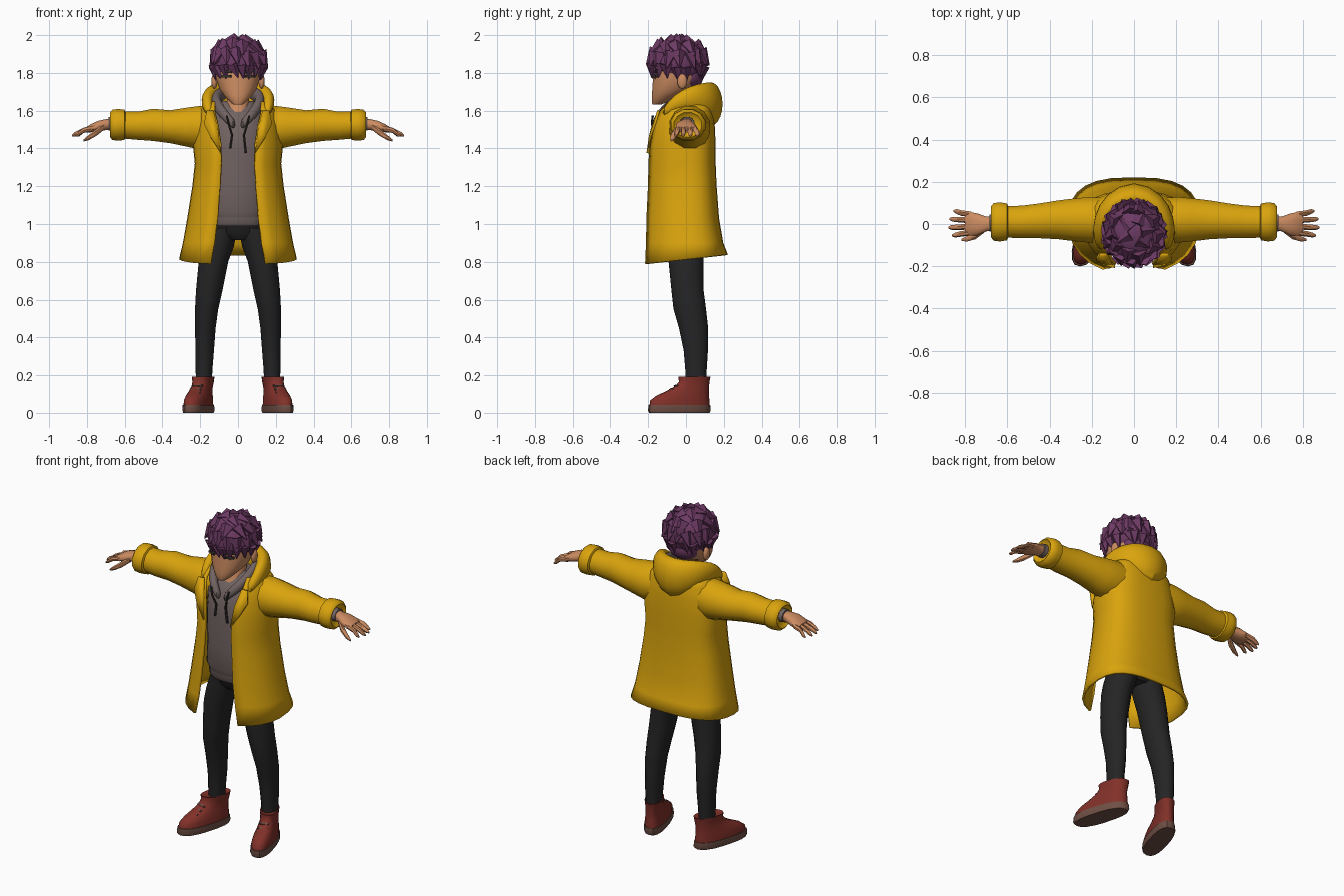
import bpy, bmesh, math, random
from mathutils import Vector, Matrix

random.seed(4)
TAU = 2 * math.pi


def material(name, rgb):
    m = bpy.data.materials.new(name)
    m.diffuse_color = (*rgb, 1)
    return m


YELLOW = material("coat yellow", (0.70, 0.37, 0.004))
PURPLE = material("hair purple", (0.15, 0.042, 0.125))
SKIN = material("skin", (0.60, 0.26, 0.12))
GREY = material("hoodie grey", (0.165, 0.125, 0.122))
BLACK = material("trouser black", (0.018, 0.018, 0.019))
RED = material("shoe red", (0.22, 0.03, 0.022))
BROWN = material("sole brown", (0.16, 0.08, 0.06))
DARK = material("dark trim", (0.04, 0.033, 0.033))


def finish(name, bm, mat, angle=40, thick=0, subdiv=0):
    bmesh.ops.recalc_face_normals(bm, faces=bm.faces)
    me = bpy.data.meshes.new(name)
    bm.to_mesh(me)
    bm.free()
    me.materials.append(mat)
    ob = bpy.data.objects.new(name, me)
    bpy.context.collection.objects.link(ob)
    if thick:
        md = ob.modifiers.new("thickness", 'SOLIDIFY')
        md.thickness, md.offset = thick, 0
    if subdiv:
        ob.modifiers.new("smooth", 'SUBSURF').levels = subdiv
        ob.modifiers["smooth"].render_levels = subdiv
    bpy.ops.object.select_all(action='DESELECT')
    bpy.context.view_layer.objects.active = ob
    ob.select_set(True)
    bpy.ops.object.shade_smooth_by_angle(angle=math.radians(angle))
    return ob


def bridge(rings, closed=True, caps=True):
    """Skin a list of equal-length point rings."""
    bm = bmesh.new()
    vs = [[bm.verts.new(p) for p in r] for r in rings]
    n = len(rings[0])
    for a, b in zip(vs, vs[1:]):
        for i in range(n if closed else n - 1):
            j = (i + 1) % n
            bm.faces.new((a[i], a[j], b[j], b[i]))
    if caps:
        bm.faces.new(vs[0])
        bm.faces.new(vs[-1])
    return bm


def spow(v, e):
    return math.copysign(abs(v) ** e, v)


def loft(name, axis, rings, mat, n=12, e=1.0, side=1, shear=0, **kw):
    """Rings are (position, centre1, radius1, centre2, radius2) along an axis."""
    out = []
    for p, c1, r1, c2, r2 in rings:
        ring = []
        for i in range(n):
            a = TAU * (i + 0.5) / n
            u, v = c1 + r1 * spow(math.cos(a), e), c2 + r2 * spow(math.sin(a), e)
            x, y, z = {'x': (p, u, v), 'y': (u, p, v), 'z': (u, v, p)}[axis]
            ring.append((side * (x - shear * (y - 0.06)), y, z))
        out.append(ring)
    return finish(name, bridge(out), mat, **kw)


def horseshoe(name, half, mat, n=10):
    """Roll around the neck; half path of (x, y, z, radial size, height size)."""
    path = half + [(-x, y, z, a, b) for x, y, z, a, b in half[-2::-1]]
    rings = []
    for i, (x, y, z, rh, rv) in enumerate(path):
        p, q = path[max(i - 1, 0)], path[min(i + 1, len(path) - 1)]
        t = Vector((q[0] - p[0], q[1] - p[1], 0)).normalized()
        out = Vector((t.y, -t.x, 0))
        rings.append([Vector((x, y, z)) + out * rh * math.cos(TAU * k / n)
                      + Vector((0, 0, rv * math.sin(TAU * k / n))) for k in range(n)])
    return finish(name, bridge(rings), mat, angle=60, subdiv=1)


def box(name, loc, size, mat, rot=(0, 0, 0)):
    bm = bmesh.new()
    bmesh.ops.create_cube(bm, size=1)
    bmesh.ops.scale(bm, vec=size, verts=bm.verts)
    ob = finish(name, bm, mat)
    ob.location, ob.rotation_euler = loc, rot


def ellipsoid(name, loc, r, mat, floor=None):
    bm = bmesh.new()
    bmesh.ops.create_uvsphere(bm, u_segments=20, v_segments=12, radius=1)
    for v in bm.verts:
        v.co = Vector(loc) + Vector(a * b for a, b in zip(v.co, r))
        if floor:
            v.co.z = max(v.co.z, floor(v.co.y))
    return finish(name, bm, mat)


# Open-fronted coat: (z, half width, front y, back y, half opening)
coat = []
for z, w, yf, yb, g in [(0.79, 0.305, -0.21, 0.215, 0.145), (0.90, 0.285, -0.205, 0.19, 0.125),
                        (1.03, 0.262, -0.203, 0.168, 0.108), (1.2, 0.235, -0.195, 0.155, 0.095),
                        (1.32, 0.222, -0.192, 0.15, 0.088), (1.42, 0.232, -0.188, 0.15, 0.09),
                        (1.52, 0.215, -0.168, 0.145, 0.105), (1.6, 0.195, -0.13, 0.135, 0.125),
                        (1.645, 0.155, -0.09, 0.12, 0.12)]:
    cy, ef, eb = 0.01, 0.9, 0.72
    a0 = math.asin((g / w) ** (1 / ef))
    df = (cy - yf) / math.cos(a0) ** ef
    ring = []
    for i in range(23):
        a = a0 + (TAU - 2 * a0) * i / 22
        front = math.cos(a) > 0
        ex = ef if front else eb
        y = cy - (df if front else yb - cy) * spow(math.cos(a), ex)
        lift = 0.045 * (y + 0.2) / 0.4 if z < 0.8 else 0
        ring.append((w * spow(math.sin(a), ex), y, z + lift))
    coat.append(ring)
finish("coat_body", bridge(coat, closed=False, caps=False), YELLOW, thick=0.014, angle=35)

# Hoods of the coat and the hoodie
horseshoe("coat_hood", [(0.15, -0.125, 1.585, 0.02, 0.03), (0.168, -0.06, 1.645, 0.03, 0.045),
                        (0.155, 0.02, 1.67, 0.042, 0.065), (0.105, 0.10, 1.655, 0.06, 0.1),
                        (0, 0.145, 1.625, 0.078, 0.135)], YELLOW)
horseshoe("hoodie_collar", [(0.012, -0.16, 1.52, 0.02, 0.03), (0.06, -0.15, 1.565, 0.025, 0.035),
                            (0.115, -0.085, 1.63, 0.03, 0.04), (0.122, 0.01, 1.675, 0.03, 0.04),
                            (0.07, 0.09, 1.695, 0.03, 0.04), (0, 0.115, 1.7, 0.03, 0.04)], GREY)

# Hoodie torso, waistband and trousers seat
loft("hoodie_torso", 'z', [(1.03, 0, 0.15, -0.025, 0.115), (1.07, 0, 0.168, -0.025, 0.13),
                           (1.2, 0, 0.165, -0.02, 0.135), (1.4, 0, 0.165, -0.02, 0.142),
                           (1.52, 0, 0.16, -0.015, 0.135), (1.59, 0, 0.13, 0.0, 0.105),
                           (1.65, 0, 0.09, 0.02, 0.07)], GREY, n=20, e=0.9)
loft("hoodie_waistband", 'z', [(0.99, 0, 0.148, -0.02, 0.112), (1.0, 0, 0.155, -0.02, 0.12),
                               (1.05, 0, 0.157, -0.022, 0.12)], GREY, n=20, e=0.9)
loft("trouser_seat", 'z', [(0.915, 0, 0.09, 0, 0.07), (0.95, 0, 0.155, 0, 0.1),
                           (1.03, 0, 0.148, -0.01, 0.105)], BLACK, n=16)

for s, tag in ((1, "left"), (-1, "right")):
    # Sleeve, rolled cuff and inner cuff
    loft("sleeve_" + tag, 'x', [(0.12, 0.02, 0.105, 1.52, 0.105), (0.21, 0.02, 0.112, 1.51, 0.118),
                                (0.28, 0.02, 0.105, 1.513, 0.105), (0.36, 0.02, 0.095, 1.515, 0.09),
                                (0.45, 0.015, 0.085, 1.525, 0.088), (0.53, 0.01, 0.08, 1.52, 0.077),
                                (0.62, 0.01, 0.076, 1.525, 0.074)], YELLOW, side=s, angle=35)
    loft("cuff_" + tag, 'x', [(0.595, 0.01, 0.072, 1.525, 0.07), (0.602, 0.01, 0.09, 1.525, 0.083),
                              (0.635, 0.01, 0.096, 1.525, 0.087), (0.665, 0.01, 0.092, 1.525, 0.083),
                              (0.678, 0.01, 0.075, 1.525, 0.068), (0.66, 0.01, 0.055, 1.525, 0.05)],
         YELLOW, side=s, angle=50)
    loft("inner_cuff_" + tag, 'x', [(0.64, 0.005, 0.042, 1.53, 0.04), (0.685, 0.005, 0.042, 1.53, 0.037)],
         GREY, side=s)
    # Hand with four fingers and a thumb
    loft("palm_" + tag, 'x', [(0.66, 0.005, 0.033, 1.53, 0.031), (0.70, 0, 0.036, 1.526, 0.03),
                              (0.74, -0.002, 0.053, 1.518, 0.029), (0.78, 0.002, 0.058, 1.507, 0.022),
                              (0.80, 0.002, 0.05, 1.5, 0.015)], SKIN, side=s, e=0.85)
    for k, (y, tip) in enumerate([(-0.04, 0.862), (-0.012, 0.88), (0.018, 0.875), (0.046, 0.855)]):
        loft(f"finger_{k}_{tag}", 'x', [(0.77, y, 0.014, 1.507, 0.016), (0.82, y * 1.15, 0.014, 1.495, 0.014),
                                        (tip - 0.015, y * 1.3, 0.012, 1.475, 0.012),
                                        (tip, y * 1.35, 0.005, 1.467, 0.005)], SKIN, n=7, side=s)
    loft("thumb_" + tag, 'x', [(0.71, -0.025, 0.018, 1.515, 0.018), (0.75, -0.055, 0.018, 1.485, 0.02),
                               (0.79, -0.07, 0.014, 1.458, 0.015), (0.818, -0.075, 0.006, 1.442, 0.006)],
         SKIN, n=8, side=s)
    # Lapel
    bm = bmesh.new()
    bm.faces.new([bm.verts.new((s * x, y, z)) for x, y, z in
                  [(0.09, -0.202, 1.375), (0.145, -0.19, 1.46), (0.18, -0.165, 1.53),
                   (0.165, -0.145, 1.60), (0.13, -0.145, 1.60), (0.105, -0.18, 1.5)]])
    finish("lapel_" + tag, bm, YELLOW, thick=0.014)
    # Drawstring
    low = 1.40 if s < 0 else 1.375
    loft("drawstring_" + tag, 'z', [(1.575, 0.06, 0.006, -0.176, 0.006), (1.53, 0.05, 0.006, -0.18, 0.006),
                                    (1.47, 0.032, 0.006, -0.166, 0.007), (low, 0.042, 0.007, -0.164, 0.007)],
         DARK, n=6, side=s)
    # Trouser leg
    loft("trouser_leg_" + tag, 'z', [(0.98, 0.08, 0.08, 0, 0.1), (0.88, 0.107, 0.087, 0, 0.095),
                                     (0.8, 0.13, 0.08, 0, 0.092), (0.65, 0.152, 0.072, 0.008, 0.085),
                                     (0.55, 0.166, 0.063, 0.02, 0.086), (0.45, 0.173, 0.056, 0.04, 0.077),
                                     (0.33, 0.176, 0.05, 0.052, 0.064), (0.22, 0.18, 0.045, 0.053, 0.056),
                                     (0.16, 0.18, 0.044, 0.053, 0.055)], BLACK, n=14, side=s)
    # Shoe with toes turned out
    loft("shoe_sole_" + tag, 'z', [(0, 0.183, 0.061, -0.035, 0.16), (0.012, 0.183, 0.066, -0.035, 0.166),
                                   (0.042, 0.183, 0.064, -0.035, 0.163)], BROWN, n=18, e=0.8, side=s, shear=0.28)
    loft("shoe_upper_" + tag, 'z', [(0.035, 0.183, 0.061, -0.034, 0.159), (0.065, 0.183, 0.06, -0.033, 0.157),
                                    (0.09, 0.183, 0.056, -0.018, 0.14), (0.115, 0.183, 0.051, 0.008, 0.113),
                                    (0.14, 0.182, 0.048, 0.032, 0.09), (0.165, 0.18, 0.05, 0.043, 0.081),
                                    (0.192, 0.18, 0.053, 0.045, 0.084), (0.185, 0.18, 0.042, 0.045, 0.07)],
         RED, n=18, e=0.85, side=s, shear=0.28, angle=50)
    for y, z in ((-0.1, 0.107), (-0.076, 0.124), (-0.052, 0.143)):
        box(f"lace_{tag}", (s * (0.182 - 0.28 * (y - 0.06)), y, z), (0.055, 0.01, 0.009), BROWN,
            (0.6, 0, s * 0.28))
    # Ear, eye and brow
    ellipsoid("ear_" + tag, (s * 0.125, -0.02, 1.755), (0.016, 0.026, 0.04), SKIN)
    box("eye_" + tag, (s * 0.06, -0.165, 1.782), (0.05, 0.016, 0.012), DARK, (0, 0, s * 0.4))
    box("brow_" + tag, (s * 0.06, -0.163, 1.808), (0.062, 0.018, 0.012), DARK, (0, s * -0.1, s * 0.4))

# Neck and head with a flat, tapering face
loft("neck", 'z', [(1.55, 0, 0.08, -0.035, 0.09), (1.62, 0, 0.062, -0.025, 0.065),
                   (1.74, 0, 0.058, -0.01, 0.06)], SKIN)
loft("head", 'z', [(1.632, 0, 0.024, -0.155, 0.022), (1.645, 0, 0.042, -0.14, 0.042),
                   (1.68, 0, 0.075, -0.108, 0.074), (1.715, 0, 0.1, -0.07, 0.11),
                   (1.77, 0, 0.118, -0.05, 0.127), (1.84, 0, 0.122, -0.045, 0.127),
                   (1.91, 0, 0.1, -0.045, 0.11), (1.95, 0, 0.06, -0.045, 0.06)], SKIN, n=16, e=0.9)

# Hair cap, nape and layered tufts
C, R = Vector((0, -0.043, 1.852)), Vector((0.138, 0.148, 0.133))
ellipsoid("hair_cap", C, R, PURPLE, floor=lambda y: 1.785 - 0.24 * (y + 0.03))
ellipsoid("hair_nape", (0, 0.02, 1.785), (0.1, 0.073, 0.075), PURPLE)
bm = bmesh.new()
for count, lat, length, width in ((17, -8, 0.075, 0.036), (15, 22, 0.09, 0.042),
                                  (10, 48, 0.09, 0.042), (5, 72, 0.08, 0.036)):
    for k in range(count):
        lon = TAU * (k + random.uniform(-0.25, 0.25)) / count
        la = math.radians(lat + random.uniform(-6, 6))
        nrm = Vector((math.cos(la) * math.cos(lon), math.cos(la) * math.sin(lon), math.sin(la)))
        down = Vector((math.sin(la) * math.cos(lon), math.sin(la) * math.sin(lon), -math.cos(la)))
        swirl = Vector((-math.sin(lon), math.cos(lon), 0)) * random.uniform(-0.1, 0.5)
        d = (down + swirl + nrm * 0.12).normalized()
        base = C + Vector(a * b for a, b in zip(nrm, R)) * 0.93
        m = Matrix.Translation(base + d * length * 0.4) @ d.to_track_quat('Z', 'Y').to_matrix().to_4x4()
        bmesh.ops.create_cone(bm, cap_ends=True, segments=5, radius1=width, radius2=0.002,
                              depth=length, matrix=m)
finish("hair_tufts", bm, PURPLE, angle=50)
